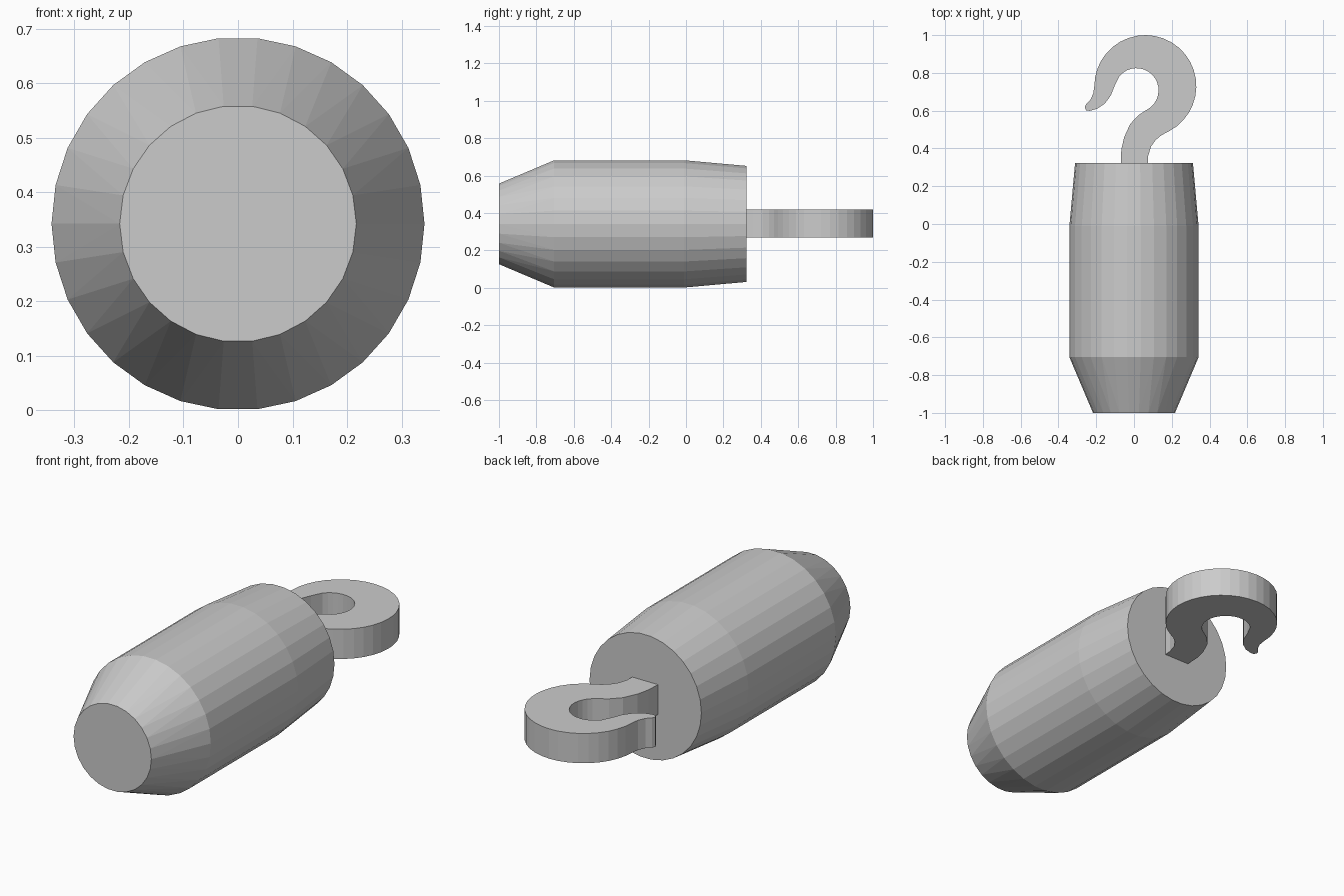
import bpy, bmesh
from math import sin, cos, pi, radians

if "Cube" in bpy.data.objects:
    bpy.data.objects.remove(bpy.data.objects["Cube"])

R = 0.342          # body radius, also the height of its axis
BACK = 0.323       # y of the body's hook end


def finish(name, bm):
    bmesh.ops.recalc_face_normals(bm, faces=bm.faces[:])
    me = bpy.data.meshes.new(name)
    bm.to_mesh(me)
    bm.free()
    ob = bpy.data.objects.new(name, me)
    bpy.context.collection.objects.link(ob)
    return ob


def arc(cx, cy, r, a0, a1, n):
    return [(cx + r * cos(radians(a0 + (a1 - a0) * i / n)),
             cy + r * sin(radians(a0 + (a1 - a0) * i / n))) for i in range(n + 1)]


# Weight body: convex skin over four rings (y, radius, sides)
bm = bmesh.new()
for y, r, sides in [(-1, 0.217, 26), (-0.705, R, 30), (-0.01, R, 30), (BACK, 0.312, 30)]:
    for i in range(sides):
        a = 2 * pi * i / sides
        bm.verts.new((r * cos(a), y, R + r * sin(a)))
bmesh.ops.convex_hull(bm, input=bm.verts[:])
bmesh.ops.dissolve_limit(bm, angle_limit=radians(0.2), verts=bm.verts[:], edges=bm.edges[:])
finish("weight_body", bm)

# Hook: flat outline seen from above, extruded upward
outline = [(0.073, BACK), (0.075, 0.36), (0.09, 0.41), (0.115, 0.445), (0.145, 0.47)]
outline += arc(0.06, 0.73, 0.27, -62, 180, 24)                  # outer bend
outline += [(-0.216, 0.69), (-0.232, 0.655), (-0.254, 0.633), (-0.261, 0.617),
            (-0.253, 0.602), (-0.235, 0.599), (-0.195, 0.61), (-0.155, 0.637),
            (-0.123, 0.68), (-0.103, 0.73)]                     # rounded tip
outline += arc(0.013, 0.708, 0.117, 140, -50, 16)               # inner bend
outline += [(0.025, 0.577), (-0.02, 0.53), (-0.052, 0.46), (-0.067, 0.395), (-0.07, BACK)]
bm = bmesh.new()
face = bm.faces.new([bm.verts.new((x, y, 0.27)) for x, y in outline])
top = bmesh.ops.extrude_face_region(bm, geom=[face], use_keep_orig=True)["geom"]
bmesh.ops.translate(bm, vec=(0, 0, 0.15),
                    verts=[v for v in top if isinstance(v, bmesh.types.BMVert)])
finish("hook", bm)
